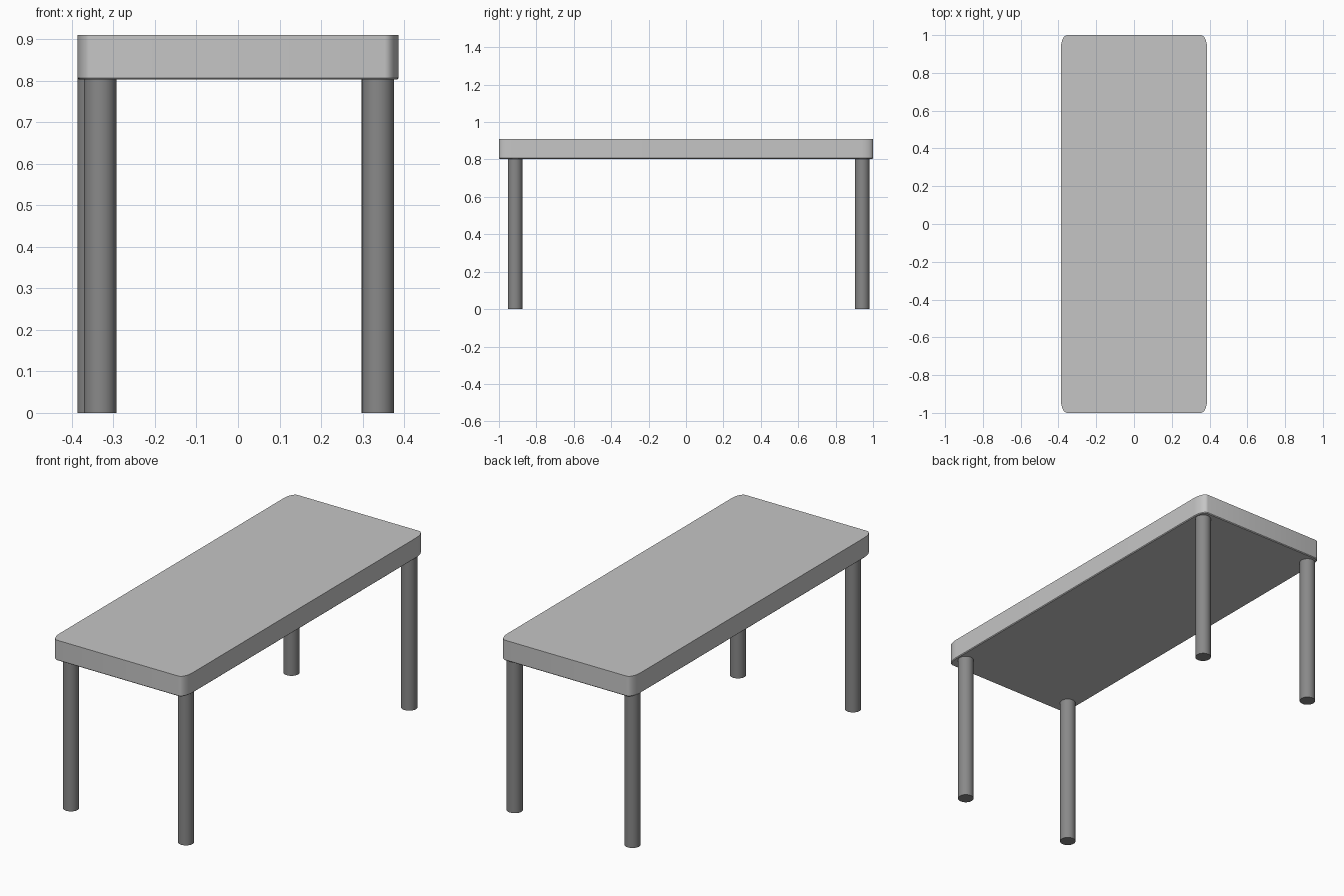
import bpy
import bmesh
from math import sin, cos, pi

cube = bpy.data.objects.get("Cube")
if cube:
    bpy.data.objects.remove(cube, do_unlink=True)


def make_material(name, value):
    mat = bpy.data.materials.new(name)
    mat.use_nodes = True
    colour = (value, value, value, 1)
    mat.diffuse_color = colour
    mat.node_tree.nodes["Principled BSDF"].inputs["Base Color"].default_value = colour
    return mat


def finish(obj, mat):
    obj.data.materials.append(mat)
    bpy.ops.object.select_all(action="DESELECT")
    obj.select_set(True)
    bpy.context.view_layer.objects.active = obj
    bpy.ops.object.shade_smooth_by_angle(angle=pi / 6)


light_grey = make_material("light grey", 0.56)
dark_grey = make_material("dark grey", 0.25)

HALF_X, HALF_Y = 0.387, 1.0
UNDERSIDE, TOP = 0.803, 0.91


def rounded_outline(inset, steps=8):
    """Rectangle with elliptical corners, counter-clockwise."""
    rx, ry = 0.033, 0.07
    points = []
    for quarter, (sx, sy) in enumerate([(1, 1), (-1, 1), (-1, -1), (1, -1)]):
        for i in range(steps + 1):
            a = (quarter + i / steps) * pi / 2
            points.append((sx * (HALF_X - rx) + (rx - inset) * cos(a),
                           sy * (HALF_Y - ry) + (ry - inset) * sin(a)))
    return points


# Tabletop: rounded slab with a very small chamfer underneath
bm = bmesh.new()
rings = [[bm.verts.new((x, y, z)) for x, y in rounded_outline(inset)]
         for z, inset in [(UNDERSIDE, 0.004), (UNDERSIDE + 0.004, 0), (TOP, 0)]]
for low, high in zip(rings, rings[1:]):
    for i in range(len(low)):
        j = (i + 1) % len(low)
        bm.faces.new((low[i], low[j], high[j], high[i]))
bm.faces.new(rings[-1])
bm.faces.new(rings[0][::-1])
mesh = bpy.data.meshes.new("tabletop")
bm.to_mesh(mesh)
bm.free()
tabletop = bpy.data.objects.new("tabletop", mesh)
bpy.context.collection.objects.link(tabletop)
finish(tabletop, light_grey)

# Legs: four plain round posts
LEGS = {
    "front_left_leg": (0.337, -0.914),
    "front_right_leg": (-0.332, -0.914),
    "back_left_leg": (0.337, 0.942),
    "back_right_leg": (-0.348, 0.942),
}
for name, (x, y) in LEGS.items():
    height = UNDERSIDE + 0.002
    bpy.ops.mesh.primitive_cylinder_add(vertices=32, radius=0.039, depth=height,
                                        location=(x, y, height / 2))
    leg = bpy.context.object
    leg.name = name
    finish(leg, dark_grey)
